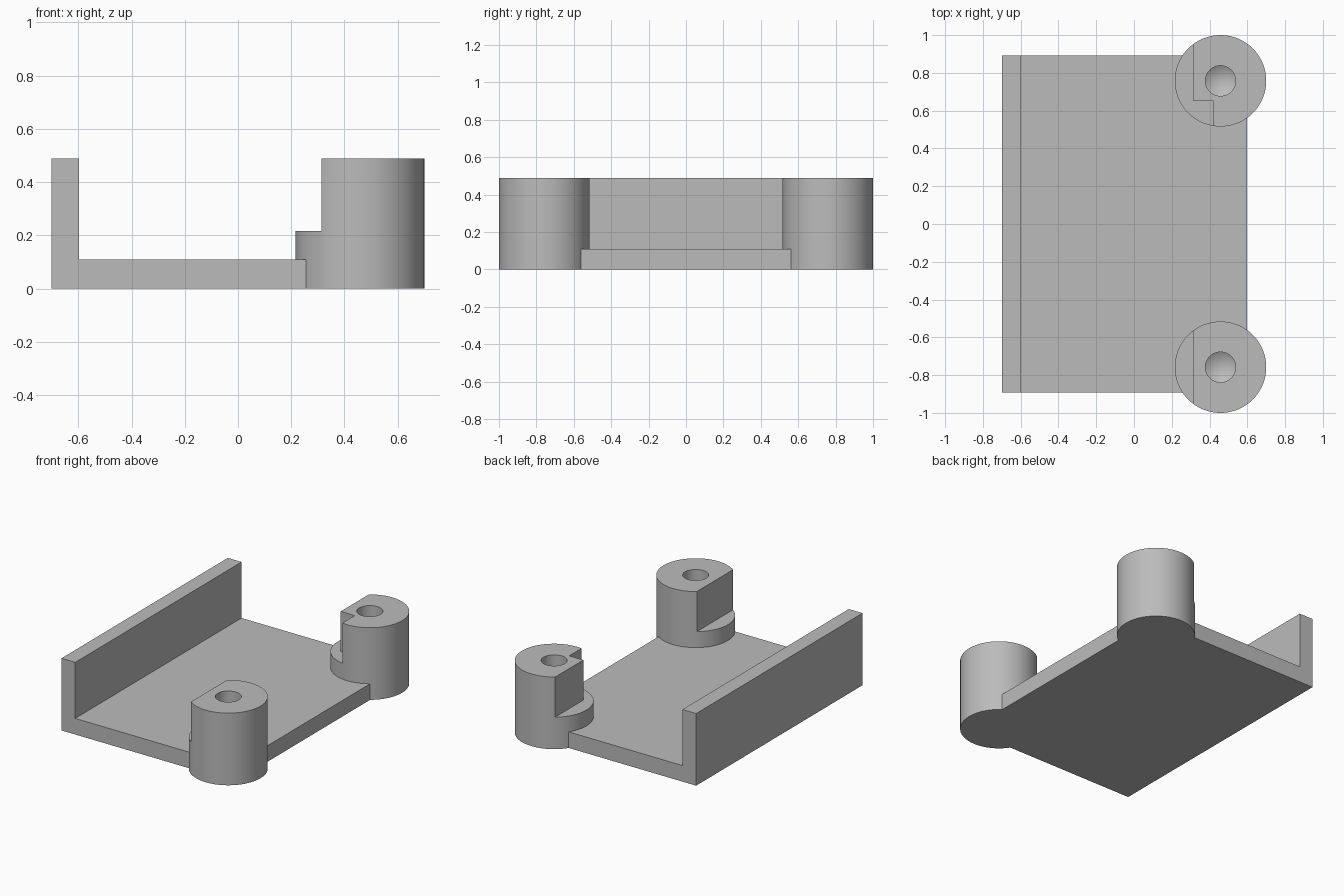
import bpy
import bmesh
import math

cube = bpy.data.objects.get("Cube")
if cube:
    bpy.data.objects.remove(cube, do_unlink=True)

grey = bpy.data.materials.new("plain grey")
grey.use_nodes = True
colour = (0.5, 0.5, 0.5, 1)
grey.diffuse_color = colour
grey.node_tree.nodes["Principled BSDF"].inputs["Base Color"].default_value = colour

# Main dimensions
SIDE, LENGTH, HEIGHT = 0.70, 0.891, 0.489
WALL_X, PLATE_X = -0.597, 0.598
PLATE_Z, LEDGE_Z = 0.109, 0.217
POST_X, POST_Y, POST_R = 0.458, 0.758, 0.242
FLAT_X, NOTCH_X, NOTCH_Y = 0.314, 0.42, 0.651
HOLE_R, HOLE_Z, TIP_Z = 0.08, 0.11, 0.06


def make_object(name, bm):
    bmesh.ops.recalc_face_normals(bm, faces=bm.faces)
    mesh = bpy.data.meshes.new(name)
    bm.to_mesh(mesh)
    bm.free()
    mesh.materials.append(grey)
    obj = bpy.data.objects.new(name, mesh)
    bpy.context.collection.objects.link(obj)
    return obj


def extrude_y(name, profile, y0, y1):
    """Extrude an (x, z) outline from y0 to y1."""
    bm = bmesh.new()
    face = bm.faces.new([bm.verts.new((x, y0, z)) for x, z in profile])
    moved = bmesh.ops.extrude_face_region(bm, geom=[face])["geom"]
    verts = [v for v in moved if isinstance(v, bmesh.types.BMVert)]
    bmesh.ops.translate(bm, verts=verts, vec=(0, y1 - y0, 0))
    return make_object(name, bm)


def box(name, x0, x1, y0, y1, z0, z1):
    return extrude_y(name, [(x0, z0), (x1, z0), (x1, z1), (x0, z1)], y0, y1)


def turned(name, y, radius, z0, z1, tip=None, sides=96):
    """Upright cylinder at a post centre, with an optional conical tip below."""
    bm = bmesh.new()

    def ring(z):
        return [bm.verts.new((POST_X + radius * math.cos(math.tau * i / sides),
                              y + radius * math.sin(math.tau * i / sides), z))
                for i in range(sides)]

    low, high = ring(z0), ring(z1)
    bm.faces.new(high)
    point = bm.verts.new((POST_X, y, tip)) if tip is not None else None
    if point is None:
        bm.faces.new(low)
    for i in range(sides):
        j = (i + 1) % sides
        bm.faces.new((low[i], low[j], high[j], high[i]))
        if point:
            bm.faces.new((low[j], low[i], point))
    return make_object(name, bm)


def combine(target, tool, operation):
    mod = target.modifiers.new(operation.lower(), "BOOLEAN")
    mod.operation, mod.object, mod.solver = operation, tool, "EXACT"
    bpy.context.view_layer.objects.active = target
    bpy.ops.object.modifier_apply(modifier=mod.name)
    bpy.data.objects.remove(tool, do_unlink=True)


# Base plate with the upright side wall, as one L profile
bracket = extrude_y("bracket_with_posts", [
    (-SIDE, 0), (PLATE_X, 0), (PLATE_X, PLATE_Z),
    (WALL_X, PLATE_Z), (WALL_X, HEIGHT), (-SIDE, HEIGHT)], -LENGTH, LENGTH)

# Two corner posts, each with a flat above a ledge and a blind drilled hole
for side in (-1, 1):
    y = side * POST_Y
    combine(bracket, turned("post", y, POST_R, 0, HEIGHT), "UNION")
    combine(bracket, box("flat_cutter", 0, FLAT_X, y - 0.3, y + 0.3,
                         LEDGE_Z, 0.6), "DIFFERENCE")
    combine(bracket, turned("hole_cutter", y, HOLE_R, HOLE_Z, 0.6, TIP_Z),
            "DIFFERENCE")

# Extra corner notch on the back post only
combine(bracket, box("notch_cutter", 0.2, NOTCH_X, 0.45, NOTCH_Y,
                     LEDGE_Z, 0.6), "DIFFERENCE")

# Smooth round walls, sharp edges
bpy.ops.object.select_all(action="DESELECT")
bracket.select_set(True)
bpy.context.view_layer.objects.active = bracket
bpy.ops.object.shade_smooth_by_angle(angle=math.radians(25))
